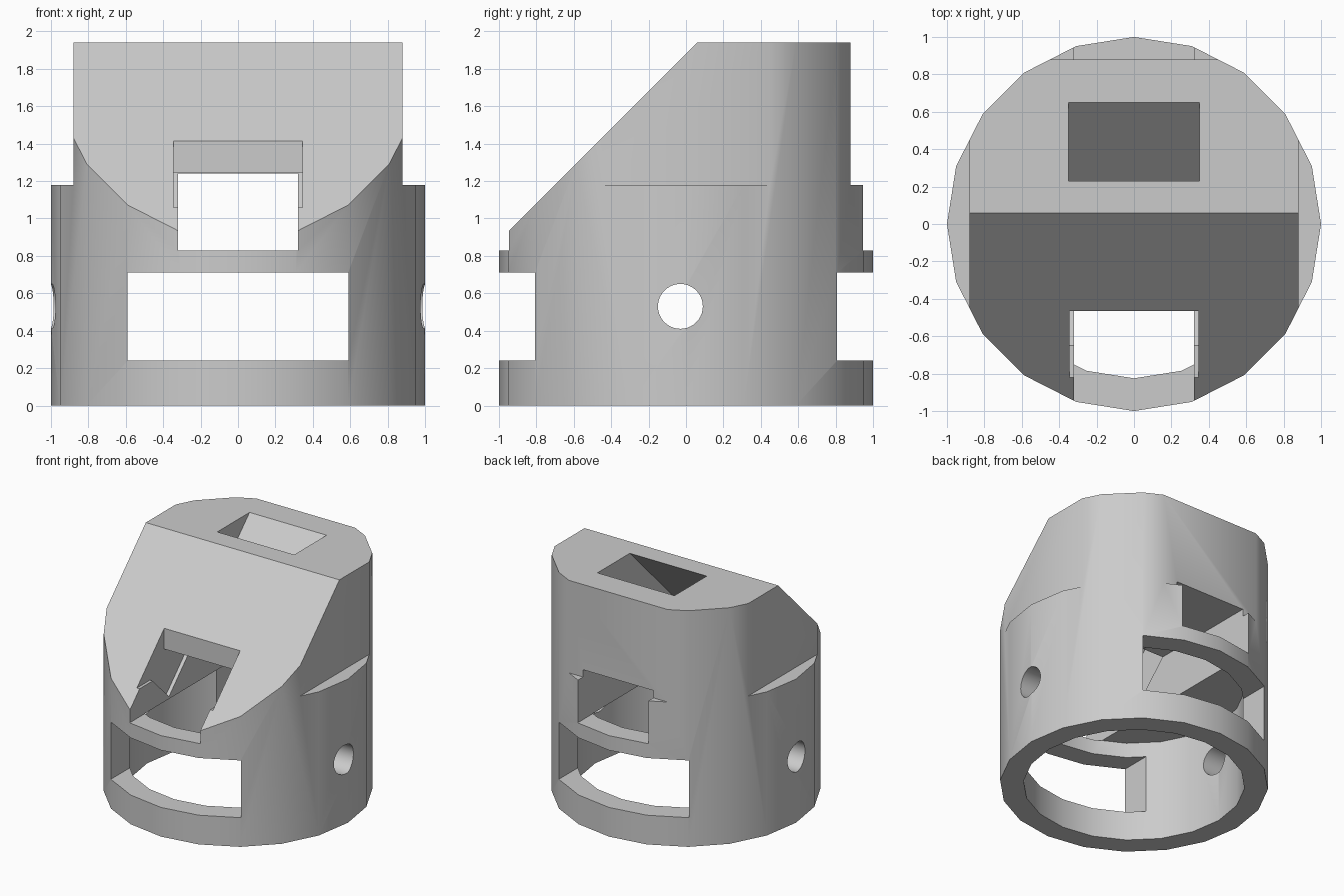
import bpy, bmesh, math

cube = bpy.data.objects.get("Cube")
if cube:
    bpy.data.objects.remove(cube, do_unlink=True)

HEIGHT = 1.94
SIDES = 20

grey = bpy.data.materials.new("plain grey")
grey.use_nodes = True
grey.diffuse_color = (0.6, 0.6, 0.6, 1)
grey.node_tree.nodes["Principled BSDF"].inputs["Base Color"].default_value = (0.6, 0.6, 0.6, 1)


def cylinder(name, radius, depth, location, sides, rotation=(0, 0, 0)):
    bpy.ops.mesh.primitive_cylinder_add(vertices=sides, radius=radius, depth=depth,
                                        location=location, rotation=rotation)
    obj = bpy.context.object
    obj.name = name
    return obj


def prism(name, profile, x0, x1):
    """Extrude a side profile of (y, z) points from x0 to x1."""
    bm = bmesh.new()
    face = bm.faces.new([bm.verts.new((x0, y, z)) for y, z in profile])
    new = bmesh.ops.extrude_face_region(bm, geom=[face])["geom"]
    for v in new:
        if isinstance(v, bmesh.types.BMVert):
            v.co.x = x1
    bmesh.ops.recalc_face_normals(bm, faces=bm.faces)
    mesh = bpy.data.meshes.new(name)
    bm.to_mesh(mesh)
    bm.free()
    obj = bpy.data.objects.new(name, mesh)
    bpy.context.collection.objects.link(obj)
    return obj


def block(name, x, y, z):
    return prism(name, [(y[0], z[0]), (y[1], z[0]), (y[1], z[1]), (y[0], z[1])], *x)


def carve(body, cutter):
    cutter.hide_render = True
    mod = body.modifiers.new(cutter.name, "BOOLEAN")
    mod.operation = "DIFFERENCE"
    mod.solver = "EXACT"
    mod.object = cutter
    bpy.ops.object.select_all(action="DESELECT")
    bpy.context.view_layer.objects.active = body
    body.select_set(True)
    bpy.ops.object.modifier_apply(modifier=mod.name)
    bpy.data.objects.remove(cutter, do_unlink=True)


# Solid round housing
body = cylinder("housing", 1, HEIGHT, (0, 0, HEIGHT / 2), SIDES)
body.data.materials.append(grey)

# Hollow lower chamber
carve(body, cylinder("chamber", 0.825, 1.832, (0, 0, -0.084), SIDES))

# Sloping front
carve(body, prism("slope", [(-1.5, 0.38), (0.56, 2.44), (-1.5, 2.44)], -1.5, 1.5))

# Flat upper sides and back, leaving a ledge
for side in (-1, 1):
    carve(body, block("side_flat", (side * 0.88, side * 1.5), (-1.5, 1.5), (1.18, 2.5)))
carve(body, block("back_flat", (-1.5, 1.5), (0.88, 1.5), (1.18, 2.5)))

# Wide and narrow openings from front to back
carve(body, block("wide_window", (-0.59, 0.59), (-1.5, 1.5), (0.24, 0.71)))
carve(body, block("narrow_window", (-0.32, 0.32), (-1.5, 1.5), (0.83, 1.24)))

# Sloping channel from the top down to the front recess
carve(body, prism("channel", [(-0.65, 1.06), (-0.44, 0.85), (0.96, 2.25), (0.75, 2.46)],
                  -0.35, 0.35))
carve(body, block("recess", (-0.345, 0.345), (-1.5, -0.465), (1.06, 1.8)))

# Round hole through both sides
carve(body, cylinder("side_hole", 0.12, 3, (0, -0.03, 0.53), 40, (0, math.pi / 2, 0)))

bpy.ops.object.select_all(action="DESELECT")
bpy.context.view_layer.objects.active = body
body.select_set(True)
bpy.ops.object.shade_smooth_by_angle(angle=math.radians(30))
